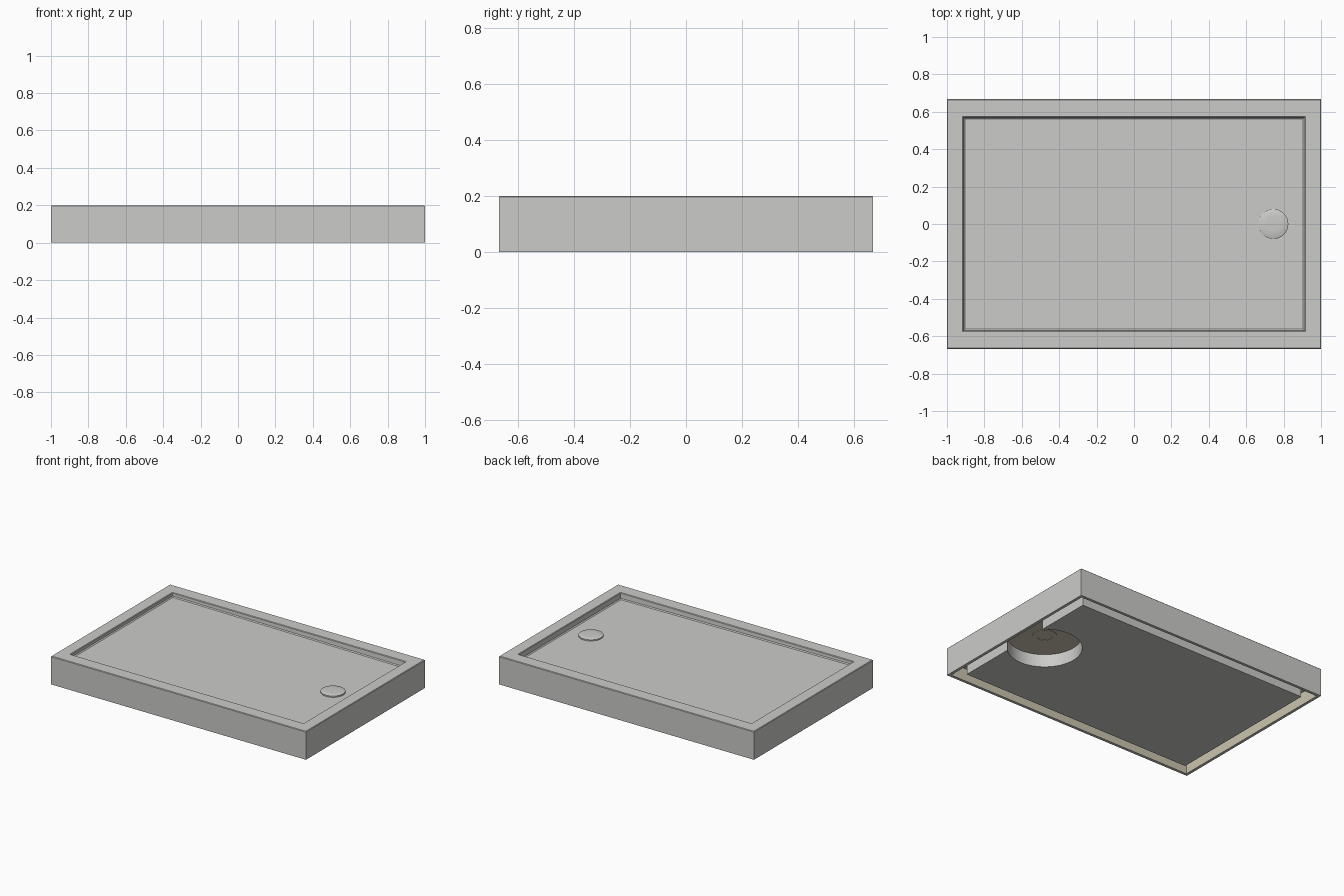
import bpy, bmesh, math

cube = bpy.data.objects.get("Cube")
if cube:
    bpy.data.objects.remove(cube)

HALF_X, HALF_Y, TOP = 1.0, 0.667, 0.2
CEILING = 0.09                 # underside of the solid tray body
DRAIN_X, POCKET_R = 0.745, 0.24


def material(name, colour):
    mat = bpy.data.materials.new(name)
    mat.use_nodes = True
    mat.diffuse_color = colour
    bsdf = mat.node_tree.nodes["Principled BSDF"]
    bsdf.inputs["Base Color"].default_value = colour
    bsdf.inputs["Roughness"].default_value = 0.5
    return mat


grey = material("light grey", (0.6, 0.6, 0.585, 1))
beige = material("warm beige", (0.6, 0.555, 0.43, 1))


def finish(name, bm, mats, smooth=True):
    bmesh.ops.recalc_face_normals(bm, faces=bm.faces)
    mesh = bpy.data.meshes.new(name)
    bm.to_mesh(mesh)
    bm.free()
    for mat in mats:
        mesh.materials.append(mat)
    obj = bpy.data.objects.new(name, mesh)
    bpy.context.collection.objects.link(obj)
    if smooth:
        bpy.ops.object.select_all(action="DESELECT")
        obj.select_set(True)
        bpy.context.view_layer.objects.active = obj
        bpy.ops.object.shade_smooth_by_angle(angle=math.radians(30))
    return obj


def loft(bm, rings):
    """Skin closed rings of points and cap both ends."""
    loops = [[bm.verts.new(p) for p in ring] for ring in rings]
    n = len(loops[0])
    for a, b in zip(loops, loops[1:]):
        for i in range(n):
            j = (i + 1) % n
            bm.faces.new((a[i], a[j], b[j], b[i]))
    bm.faces.new(loops[0])
    bm.faces.new(loops[-1])


def rect(inset_x, inset_y, height):
    x, y = HALF_X - inset_x, HALF_Y - inset_y
    return [(px, py, height(px) if callable(height) else height)
            for px, py in ((-x, -y), (x, -y), (x, y), (-x, y))]


def circle(radius, z, n=48):
    return [(DRAIN_X + radius * math.cos(math.tau * i / n),
             radius * math.sin(math.tau * i / n), z) for i in range(n)]


# Tray body: hollow skirt, flat rim and a floor that falls towards the drain
def floor(x):
    return 0.164 - 0.009 * x


wall = 0.02
bm = bmesh.new()
loft(bm, [
    rect(wall, wall, CEILING),
    rect(wall, wall, 0),
    rect(0, 0, 0),
    rect(0, 0, TOP - 0.004),
    rect(0.004, 0.004, TOP),
    rect(0.083, 0.092, TOP),
    rect(0.087, 0.096, TOP - 0.004),
    rect(0.089, 0.098, lambda x: floor(x) + 0.006),
    rect(0.096, 0.105, floor),
])
bm.faces.ensure_lookup_table()
for face in bm.faces:
    c = face.calc_center_median()
    inside = all(abs(v.co.x) < HALF_X - wall / 2 for v in face.verts)
    if inside and c.z <= CEILING + 0.001:
        face.material_index = 1
finish("tray_body", bm, [grey, beige], smooth=False)

# Base slab under the floor, with a round pocket open at the drain end
sx, sy = 0.91, 0.577
reach = math.acos((sx - DRAIN_X) / POCKET_R)
steps = 40
outline = [(sx, sy), (-sx, sy), (-sx, -sy), (sx, -sy)]
for i in range(steps + 1):
    a = -reach - (math.tau - 2 * reach) * i / steps
    outline.append((DRAIN_X + POCKET_R * math.cos(a), POCKET_R * math.sin(a)))
bm = bmesh.new()
loft(bm, [[(x, y, z) for x, y in outline] for z in (0, CEILING + 0.004)])
finish("base_slab", bm, [grey])

# Drain cap on the floor
bm = bmesh.new()
loft(bm, [circle(0.08, 0.15), circle(0.08, 0.166),
          circle(0.074, 0.169), circle(0.04, 0.171)])
finish("drain_cap", bm, [grey])

# Drain outlet seen in the pocket below
bm = bmesh.new()
loft(bm, [circle(0.08, CEILING + 0.003), circle(0.08, CEILING - 0.004),
          circle(0.05, CEILING - 0.004), circle(0.05, CEILING - 0.001)])
finish("drain_outlet", bm, [beige])
